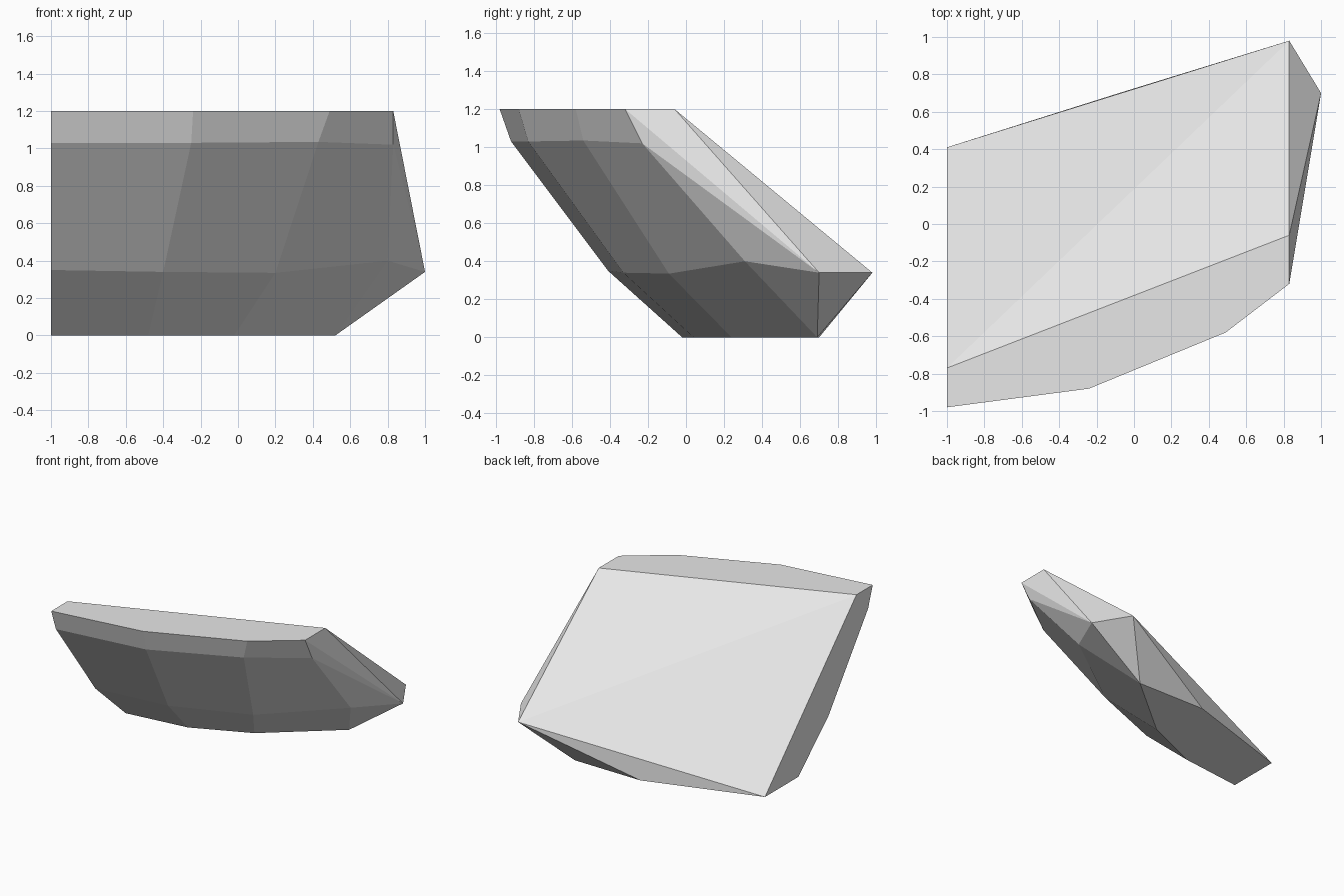
import bpy, bmesh

if "Cube" in bpy.data.objects:
    bpy.data.objects.remove(bpy.data.objects["Cube"])

# Curved front shell: four profiles from left to right, each running top to bottom
profiles = [
    [(-1.00, -0.98, 1.2), (-1.00, -0.92, 1.03), (-1.00, -0.41, 0.35), (-1.00, -0.02, 0)],
    [(-0.24, -0.88, 1.2), (-0.25, -0.83, 1.03), (-0.40, -0.33, 0.34), (-0.48, 0.04, 0)],
    [(0.49, -0.58, 1.2), (0.43, -0.54, 1.035), (0.20, -0.09, 0.335), (-0.02, 0.24, 0)],
    [(0.83, -0.32, 1.2), (0.83, -0.23, 1.02), (0.80, 0.31, 0.40), (0.52, 0.69, 0)],
]

bm = bmesh.new()
grid = [[bm.verts.new(p) for p in row] for row in profiles]

# Corners of the sloping back and the pointed right end
top_left = bm.verts.new((-1, -0.77, 1.2))
top_right = bm.verts.new((0.83, -0.06, 1.2))
back_right = bm.verts.new((0.83, 0.98, 0.34))
end_point = bm.verts.new((1, 0.70, 0.34))
back_left = bm.verts.new((-1, 0.41, 0))
base_back = bm.verts.new((-0.08, 0.70, 0))

# Front shell panels
for a, b in zip(grid, grid[1:]):
    for i in range(3):
        bm.faces.new((a[i], a[i + 1], b[i + 1], b[i]))

# Right end: fan around the point
fan = [back_right, top_right] + grid[3] + [back_right]
for a, b in zip(fan, fan[1:]):
    bm.faces.new((end_point, a, b))

# Back slope, and the small undercut below it
bm.faces.new((top_left, top_right, back_right))
bm.faces.new((top_left, back_right, back_left))
bm.faces.new((back_left, back_right, base_back))
bm.faces.new((base_back, back_right, grid[3][3]))

# Flat top ledge, base and left side
bm.faces.new([row[0] for row in grid] + [top_right, top_left])
bm.faces.new([row[3] for row in grid] + [base_back, back_left])
bm.faces.new(grid[0] + [back_left, top_left])
bmesh.ops.recalc_face_normals(bm, faces=bm.faces)

mesh = bpy.data.meshes.new("faceted_slab")
bm.to_mesh(mesh)
bm.free()
grey = bpy.data.materials.new("light grey")
grey.diffuse_color = (0.8, 0.8, 0.8, 1)
grey.use_nodes = True
grey.node_tree.nodes["Principled BSDF"].inputs["Base Color"].default_value = grey.diffuse_color
mesh.materials.append(grey)
bpy.context.collection.objects.link(bpy.data.objects.new("faceted_slab", mesh))
